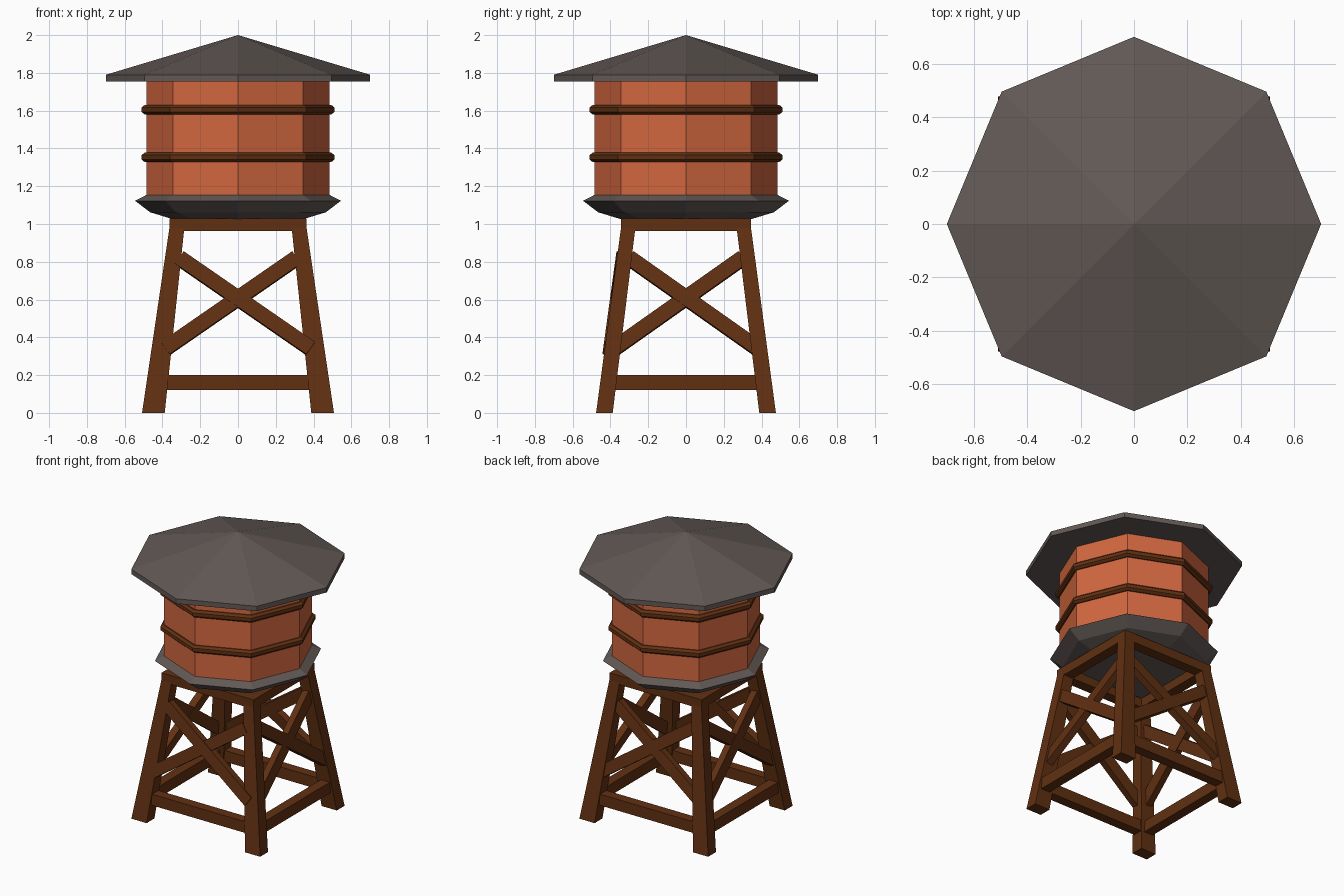
import bpy, bmesh, math
from mathutils import Vector

if "Cube" in bpy.data.objects:
    bpy.data.objects.remove(bpy.data.objects["Cube"])


def material(name, col):
    m = bpy.data.materials.new(name)
    m.diffuse_color = (*col, 1)
    m.use_nodes = True
    m.node_tree.nodes["Principled BSDF"].inputs["Base Color"].default_value = m.diffuse_color
    return m


WOOD = material("dark brown wood", (0.120, 0.030, 0.006, 1)[:3])
TANK = material("orange planks", (0.640, 0.135, 0.050))
GREY = material("warm grey metal", (0.122, 0.100, 0.092))


def finish(bm, name, mat):
    bmesh.ops.remove_doubles(bm, verts=bm.verts, dist=1e-5)
    bmesh.ops.recalc_face_normals(bm, faces=bm.faces)
    me = bpy.data.meshes.new(name)
    bm.to_mesh(me)
    bm.free()
    me.materials.append(mat)
    ob = bpy.data.objects.new(name, me)
    bpy.context.collection.objects.link(ob)
    return ob


def lathe(name, profile, mat, closed=False, n=8):
    """Turn an (r, z) profile into an n-sided solid with corners on the axes."""
    bm = bmesh.new()
    rings = [[bm.verts.new((r * math.cos(2 * math.pi * i / n),
                            r * math.sin(2 * math.pi * i / n), z))
              for i in range(n)] if r else [bm.verts.new((0, 0, z))]
             for r, z in profile]
    pairs = list(zip(rings, rings[1:]))
    if closed:
        pairs.append((rings[-1], rings[0]))
    for a, b in pairs:
        for i in range(n):
            j = (i + 1) % n
            if len(a) == 1:
                bm.faces.new((a[0], b[j], b[i]))
            elif len(b) == 1:
                bm.faces.new((a[i], a[j], b[0]))
            else:
                bm.faces.new((a[i], a[j], b[j], b[i]))
    if not closed:
        for ring in (rings[0], rings[-1]):
            if len(ring) > 1:
                bm.faces.new(ring)
    return finish(bm, name, mat)


def prism(name, low, high, mat):
    """Solid between two matching four-cornered ends."""
    bm = bmesh.new()
    a = [bm.verts.new(p) for p in low]
    b = [bm.verts.new(p) for p in high]
    bm.faces.new(a)
    bm.faces.new(b)
    for i in range(4):
        j = (i + 1) % 4
        bm.faces.new((a[i], a[j], b[j], b[i]))
    return finish(bm, name, mat)


def bar(name, p, q, width, depth, out):
    """Plank from p to q; its depth runs along the outward direction."""
    p, q, out = Vector(p), Vector(q), Vector(out)
    d = (q - p).normalized()
    out = (out - d * out.dot(d)).normalized()
    w = d.cross(out) * width / 2
    t = out * depth / 2
    corners = (w + t, w - t, -w - t, -w + t)
    return prism(name, [p + c for c in corners], [q + c for c in corners], WOOD)


# Roof, tank, hoops and dish
lathe("roof", [(0, 1.755), (0.70, 1.755), (0.70, 1.79), (0, 2.0)], GREY)
lathe("tank", [(0.485, 1.14), (0.485, 1.758)], TANK)
for label, z in (("lower", 1.353), ("upper", 1.605)):
    lathe(label + "_hoop", [(0.475, z - 0.026), (0.493, z - 0.026), (0.51, z - 0.012),
                            (0.51, z + 0.012), (0.493, z + 0.026), (0.475, z + 0.026)],
          WOOD, closed=True)
lathe("dish", [(0, 1.02), (0.35, 1.027), (0.465, 1.062), (0.545, 1.123), (0.485, 1.154),
               (0, 1.154)], GREY)


# Outer planes of the tapered tower at height z
def xo(z):
    return 0.508 - 0.150 * z


def yo(z):
    return 0.476 - 0.137 * z


# Legs
for sx, xn in ((-1, "left"), (1, "right")):
    for sy, yn in ((-1, "front"), (1, "back")):
        def rect(x0, x1, y0, y1, z):
            return [(sx * x, sy * y, z) for x, y in ((x0, y0), (x1, y0), (x1, y1), (x0, y1))]
        prism(f"{yn}_{xn}_leg", rect(0.388, 0.508, 0.388, 0.476, 0),
              rect(0.284, 0.363, 0.268, 0.344, 0.98), WOOD)

# Beams and cross braces on each side
for s, fb, lr in ((-1, "front", "left"), (1, "back", "right")):
    y, x = s * (yo(0.16) - 0.045), s * (xo(0.16) - 0.05)
    bar(fb + "_low_beam", (-0.43, y, 0.16), (0.43, y, 0.16), 0.08, 0.07, (0, s, 0))
    bar(lr + "_low_beam", (x, -0.41, 0.16), (x, 0.41, 0.16), 0.08, 0.07, (s, 0, 0))
    y, x = s * 0.307, s * 0.326
    bar(fb + "_top_beam", (-0.363, y, 0.9965), (0.363, y, 0.9965), 0.065, 0.074, (0, s, 0))
    bar(lr + "_top_beam", (x, -0.344, 0.9965), (x, 0.344, 0.9965), 0.065, 0.074, (s, 0, 0))
    inset = 0.018 if s < 0 else 0.034
    for k, kn in ((-1, "rising"), (1, "falling")):
        e = 0.002 * k
        y0, y1 = (s * (yo(z) - inset + e) for z in (0.34, 0.82))
        bar(f"{fb}_{kn}_brace", (k * 0.385, y0, 0.34), (-k * 0.31, y1, 0.82),
            0.08, 0.05, (0, s, 0.137))
        x0, x1 = (s * (xo(z) - 0.038 + e) for z in (0.34, 0.82))
        bar(f"{lr}_{kn}_brace", (x0, k * 0.38, 0.34), (x1, -k * 0.30, 0.82),
            0.08, 0.05, (s, 0, 0.15))
